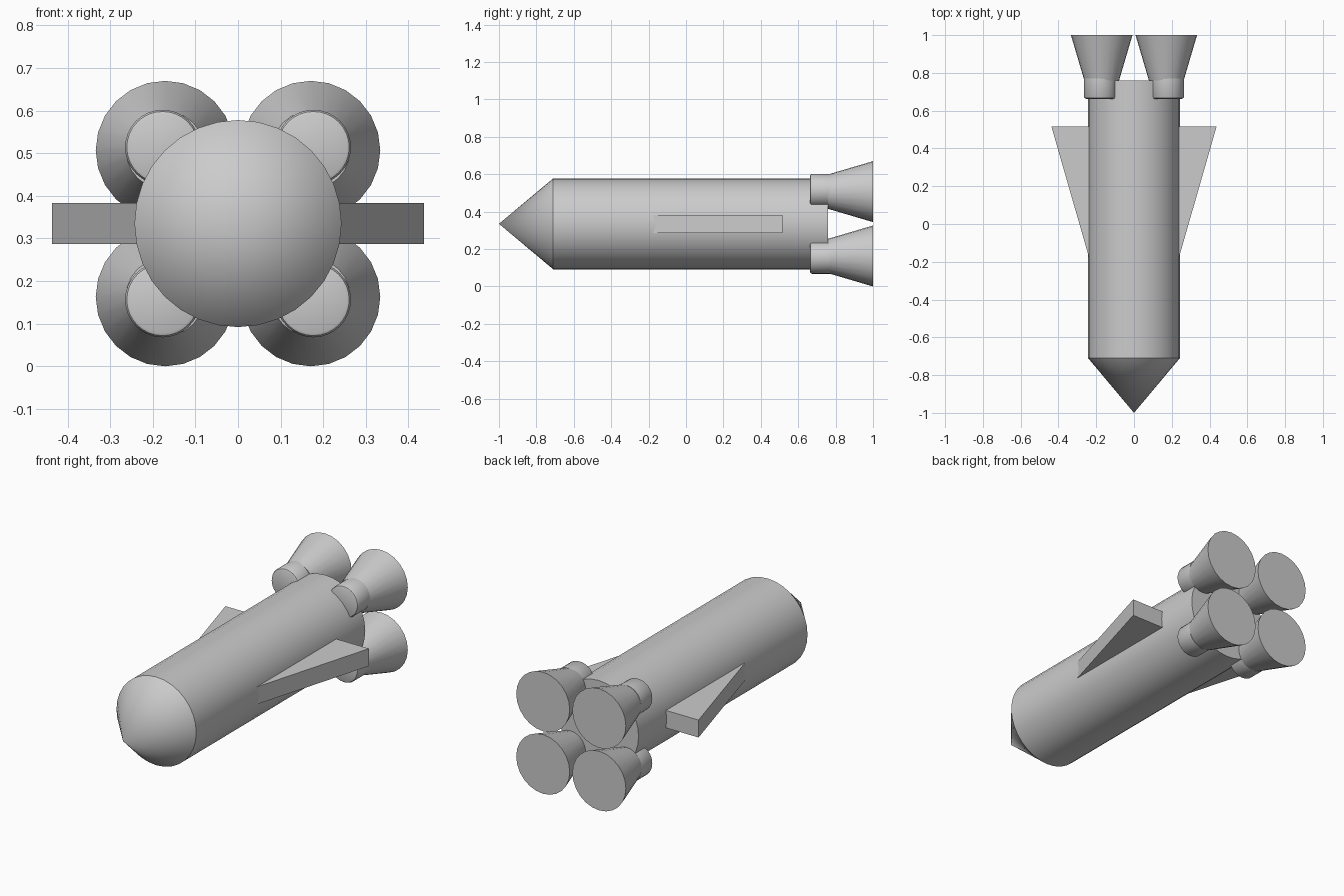
import bpy, bmesh, math

if "Cube" in bpy.data.objects:
    bpy.data.objects.remove(bpy.data.objects["Cube"])

CZ = 0.335  # height of the rocket's long axis


def finish(name, bm, angle=30):
    bmesh.ops.recalc_face_normals(bm, faces=bm.faces)
    mesh = bpy.data.meshes.new(name)
    bm.to_mesh(mesh)
    bm.free()
    ob = bpy.data.objects.new(name, mesh)
    bpy.context.collection.objects.link(ob)
    bpy.ops.object.select_all(action='DESELECT')
    ob.select_set(True)
    bpy.context.view_layer.objects.active = ob
    if angle:
        bpy.ops.object.shade_smooth_by_angle(angle=math.radians(angle))
    return ob


def turned(name, profile, cx, cz, sides):
    """Closed solid turned about the y direction; profile is (y, radius)."""
    bm = bmesh.new()
    rings = []
    for y, r in profile:
        if r == 0:
            rings.append([bm.verts.new((cx, y, cz))])
        else:
            rings.append([bm.verts.new((cx + r * math.cos(2 * math.pi * i / sides), y,
                                        cz + r * math.sin(2 * math.pi * i / sides)))
                          for i in range(sides)])
    for a, b in zip(rings, rings[1:]):
        for i in range(sides):
            j = (i + 1) % sides
            if len(a) == 1:
                bm.faces.new((a[0], b[j], b[i]))
            else:
                bm.faces.new((a[i], a[j], b[j], b[i]))
    for ring in (rings[0], rings[-1]):
        if len(ring) > 1:
            bm.faces.new(ring)
    return finish(name, bm)


# Fuselage and pointed nose
turned("fuselage", [(-0.71, 0.243), (0.76, 0.243)], 0, CZ, 32)
turned("nose_cone", [(-1.0, 0), (-0.71, 0.243)], 0, CZ, 32)

# Four engines: rounded housing plus flared bell
for sx, side in ((-1, "left"), (1, "right")):
    for sz, level in ((-1, "lower"), (1, "upper")):
        turned(f"engine_housing_{level}_{side}",
               [(0.663, 0.078), (0.666, 0.084), (0.673, 0.088), (0.77, 0.088)],
               sx * 0.177, CZ + sz * 0.179, 32)
        turned(f"engine_bell_{level}_{side}",
               [(0.76, 0.092), (1.0, 0.163)],
               sx * 0.171, CZ + sz * 0.172, 24)

# Wedge-shaped side fins, rooted inside the fuselage
for s, side in ((-1, "left"), (1, "right")):
    bm = bmesh.new()
    outline = [(0.205, -0.292), (0.437, 0.515), (0.205, 0.515)]
    face = bm.faces.new([bm.verts.new((s * x, y, CZ - 0.048)) for x, y in outline])
    ext = bmesh.ops.extrude_face_region(bm, geom=[face])
    top = [v for v in ext["geom"] if isinstance(v, bmesh.types.BMVert)]
    bmesh.ops.translate(bm, verts=top, vec=(0, 0, 0.096))
    finish(f"fin_{side}", bm, angle=0)
